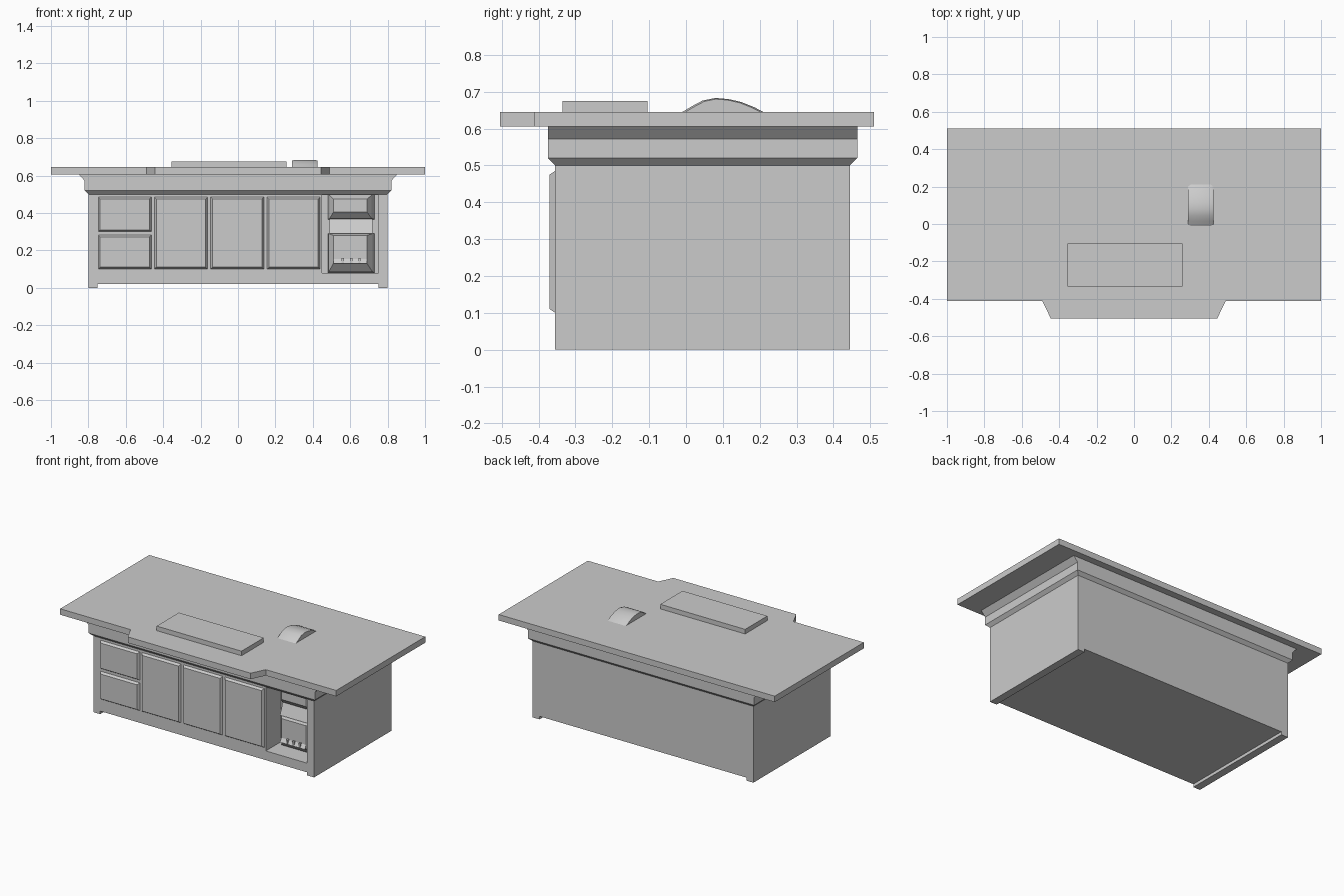
import bpy, bmesh

if "Cube" in bpy.data.objects:
    bpy.data.objects.remove(bpy.data.objects["Cube"], do_unlink=True)

GREY = (0.6, 0.6, 0.6, 1)
grey = bpy.data.materials.new("plain grey")
grey.diffuse_color = GREY
grey.use_nodes = True
grey.node_tree.nodes["Principled BSDF"].inputs["Base Color"].default_value = GREY


def finish(name, bm):
    bmesh.ops.recalc_face_normals(bm, faces=bm.faces)
    mesh = bpy.data.meshes.new(name)
    bm.to_mesh(mesh)
    bm.free()
    mesh.materials.append(grey)
    obj = bpy.data.objects.new(name, mesh)
    bpy.context.scene.collection.objects.link(obj)
    return obj


def loft(name, rings):
    """Skin matching closed rings of points and cap both ends."""
    bm = bmesh.new()
    loops = [[bm.verts.new(p) for p in ring] for ring in rings]
    for a, b in zip(loops, loops[1:]):
        for i in range(len(a)):
            j = (i + 1) % len(a)
            bm.faces.new((a[i], a[j], b[j], b[i]))
    bm.faces.new(loops[0])
    bm.faces.new(loops[-1])
    return finish(name, bm)


def flat_ring(x, y0, y1, z):
    return [(-x, y0, z), (x, y0, z), (x, y1, z), (-x, y1, z)]


def front_ring(x0, x1, z0, z1, y):
    return [(x0, y, z0), (x1, y, z0), (x1, y, z1), (x0, y, z1)]


def box(name, x0, x1, y0, y1, z0, z1):
    return loft(name, [front_ring(x0, x1, z0, z1, y) for y in (y0, y1)])


FRONT, BACK = -0.355, 0.445

# Cabinet body with runner feet along both ends
outline = [(-.8, 0), (-.75, 0), (-.75, .02), (.75, .02), (.75, 0), (.8, 0), (.8, .5), (-.8, .5)]
body = loft("cabinet_body", [[(x, y, z) for x, z in outline] for y in (FRONT, BACK)])

# Open niche cut into the front
cutter = box("niche_cutter", .45, .75, -.5, -.2, .08, .497)
cut = body.modifiers.new("niche", "BOOLEAN")
cut.object = cutter
cut.solver = "EXACT"
cutter.hide_render = True
cutter.hide_viewport = True
cutter.display_type = "WIRE"

# Moulding under the worktop, flaring at the two ends
loft("moulding", [flat_ring(.8, FRONT, BACK, .5),
                  flat_ring(.82, -.375, .465, .52),
                  flat_ring(.82, -.375, .465, .572),
                  flat_ring(.85, -.375, .465, .606)])

# Worktop with a shallow projection at the front
top = [(-1, .51), (-1, -.412), (-.49, -.412), (-.445, -.505),
       (.445, -.505), (.49, -.412), (1, -.412), (1, .51)]
loft("worktop", [[(x, y, z) for x, y in top] for z in (.606, .645)])

# Raised hob plate
box("hob_plate", -.355, .26, -.335, -.105, .645, .675)

# Arched handle: low dome profile with softened long edges
arch = [(-.01, .645), (.015, .66), (.045, .676), (.08, .683),
        (.115, .68), (.15, .672), (.185, .658), (.21, .645)]


def arch_ring(x, scale):
    return [(x, .1 + (y - .1) * scale, .645 + (z - .645) * scale) for y, z in arch]


handle = loft("arched_handle", [arch_ring(.29, .92), arch_ring(.302, 1),
                                arch_ring(.412, 1), arch_ring(.424, .92)])
bpy.context.view_layer.objects.active = handle
handle.select_set(True)
bpy.ops.object.shade_smooth_by_angle(angle=0.6)
handle.select_set(False)


# Drawer and door fronts with chamfered edges
def panel(name, x0, x1, z0, z1, c=.01):
    loft(name, [front_ring(x0, x1, z0, z1, FRONT),
                front_ring(x0 + c, x1 - c, z0 + c, z1 - c, FRONT - .015)])


panel("upper_drawer", -.747, -.463, .3, .485)
panel("lower_drawer", -.747, -.463, .1, .282)
for i in range(3):
    x = -.447 + i * .301
    panel("door_%d" % (i + 1), x, x + .284, .1, .485)

# Dispenser in the niche: tapered upper head, sloped middle, tapered base
BACKY, FACEY = -.2, -.28
loft("dispenser_head", [front_ring(.48, .73, .365, .497, BACKY),
                        front_ring(.49, .715, .37, .495, -.245),
                        front_ring(.51, .69, .405, .475, FACEY)])
loft("dispenser_middle", [
    [(x, BACKY, .37), (x, -.235, .37), (x, -.265, .29), (x, BACKY, .29)]
    for x in (.49, .72)])
loft("dispenser_base", [front_ring(.48, .73, .08, .29, BACKY),
                        front_ring(.485, .72, .085, .29, -.24),
                        front_ring(.51, .69, .13, .28, FACEY)])

# Drip ledge with small pegs
loft("drip_ledge", [
    [(x, FACEY, .155), (x, FACEY - .015, .13), (x, FACEY, .13)] for x in (.51, .69)])
for i, x in enumerate((.56, .605, .65)):
    box("peg_%d" % (i + 1), x - .006, x + .006, FACEY - .015, FACEY, .13, .16)
